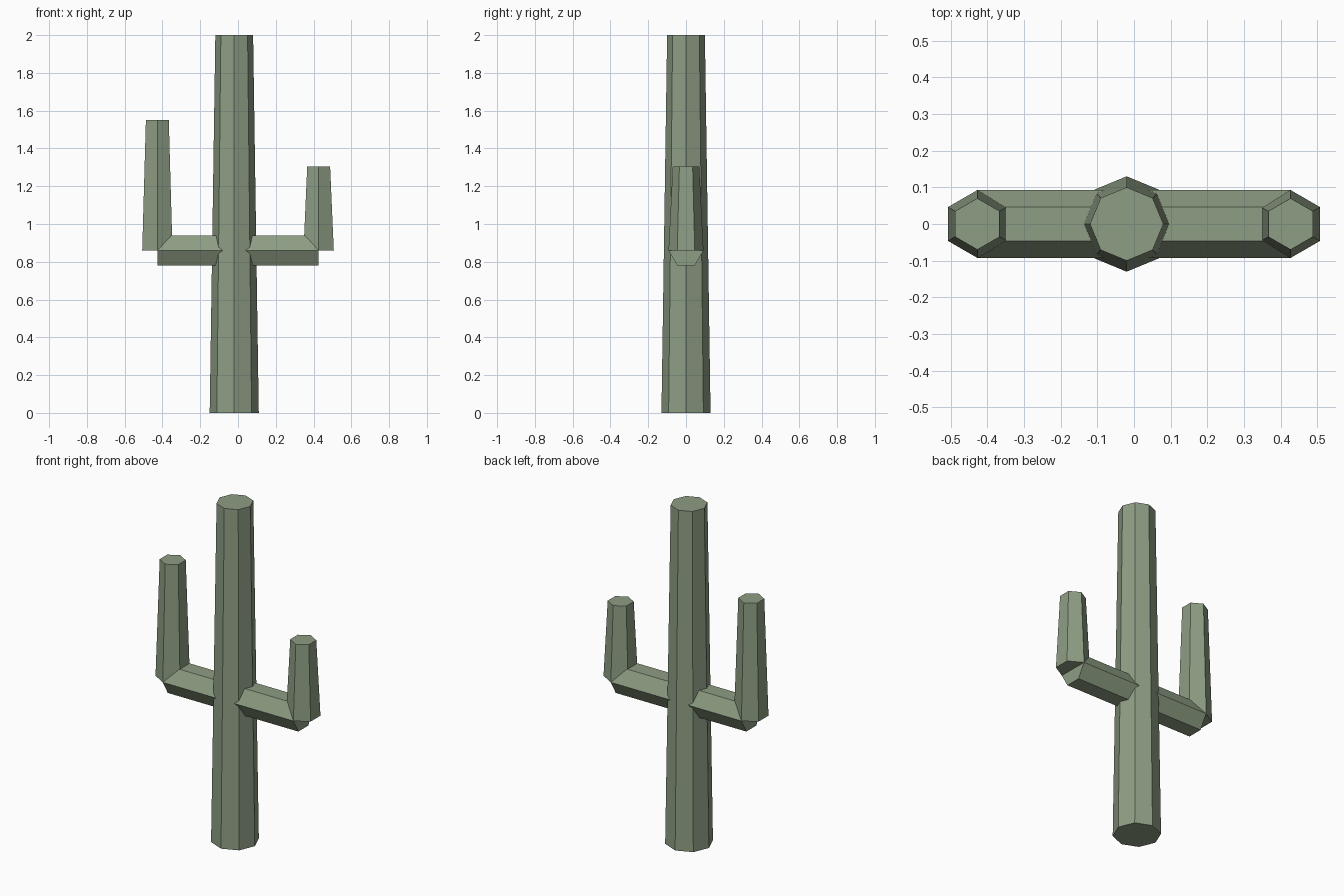
import bpy, bmesh
from math import sin, cos, tau
from mathutils import Vector

if "Cube" in bpy.data.objects:
    bpy.data.objects.remove(bpy.data.objects["Cube"])

green = bpy.data.materials.new("cactus_green")
green.diffuse_color = (0.27, 0.34, 0.23, 1)
green.use_nodes = True
green.node_tree.nodes["Principled BSDF"].inputs["Base Color"].default_value = green.diffuse_color


def prism(name, sides, start, end, r0, r1):
    """Capped, tapered flat-sided prism from start to end, one corner on +y."""
    start, end = Vector(start), Vector(end)
    u = Vector((0, 1, 0))
    v = (end - start).normalized().cross(u)
    bm = bmesh.new()
    rings = []
    for centre, r in ((start, r0), (end, r1)):
        rings.append([bm.verts.new(centre + r * (cos(tau * i / sides) * u + sin(tau * i / sides) * v))
                      for i in range(sides)])
    low, high = rings
    bm.faces.new(low)
    bm.faces.new(high)
    for i in range(sides):
        j = (i + 1) % sides
        bm.faces.new((low[i], low[j], high[j], high[i]))
    bmesh.ops.recalc_face_normals(bm, faces=bm.faces)
    mesh = bpy.data.meshes.new(name)
    bm.to_mesh(mesh)
    bm.free()
    mesh.materials.append(green)
    bpy.context.collection.objects.link(bpy.data.objects.new(name, mesh))


TRUNK_X, ARM_X, ARM_Z, ARM_R = -0.02, 0.427, 0.86, 0.0925

# Octagonal trunk
prism("trunk", 8, (TRUNK_X, 0, 0), (TRUNK_X, 0, 2), 0.13, 0.10)

# Hexagonal arms: a level branch and a tapered upright on each side
for side, sign, top in (("left", -1, 1.55), ("right", 1, 1.305)):
    x = sign * ARM_X
    prism(side + "_branch", 6, (TRUNK_X, 0, ARM_Z), (x, 0, ARM_Z), ARM_R, ARM_R)
    prism(side + "_upright", 6, (x, 0, ARM_Z), (x, 0, top), ARM_R, 0.07)
